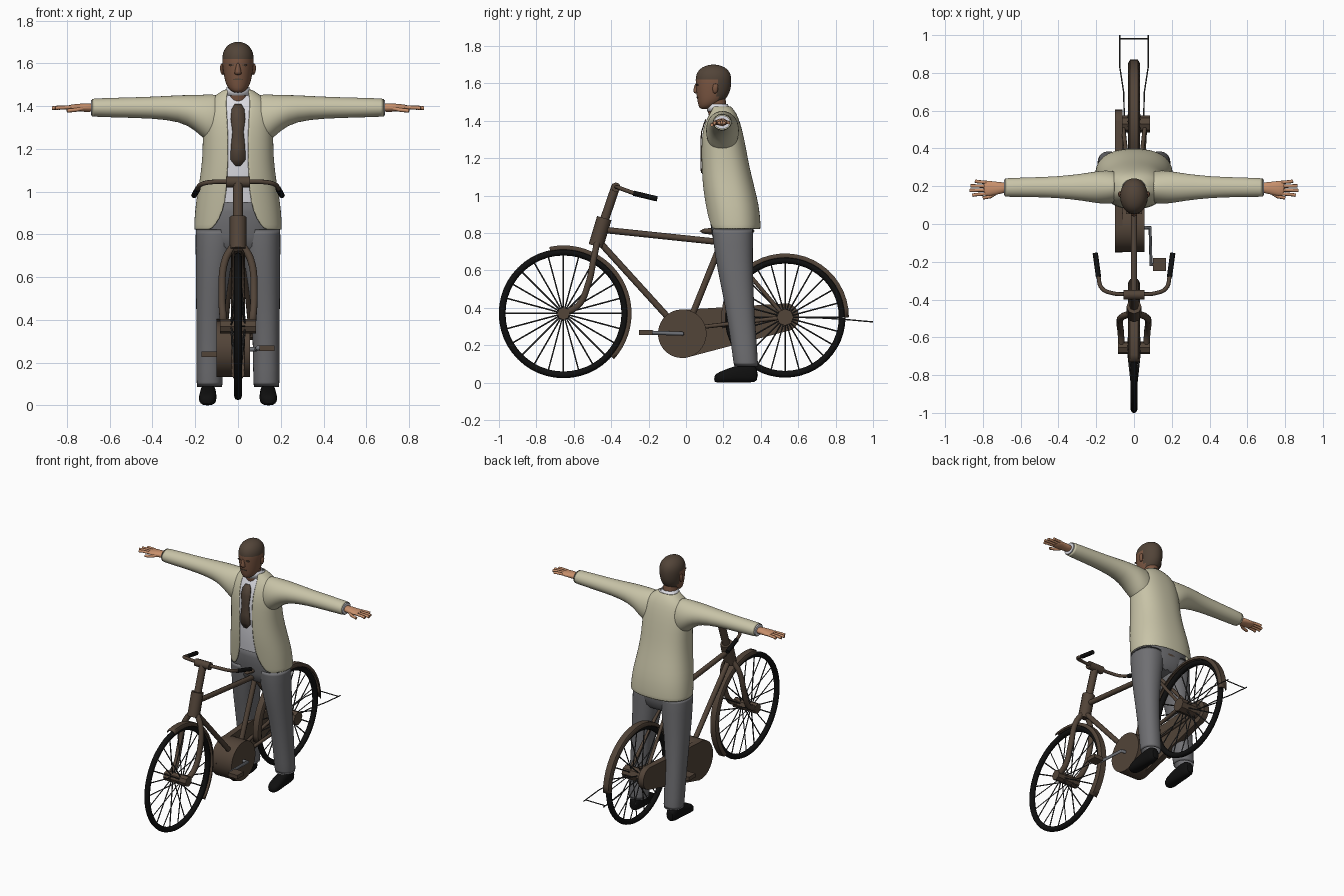
import bpy, bmesh
from math import sin, cos, pi, radians, asin, copysign

if "Cube" in bpy.data.objects:
    bpy.data.objects.remove(bpy.data.objects["Cube"])


def material(name, *rgb):
    m = bpy.data.materials.new(name)
    m.use_nodes = True
    m.diffuse_color = (*rgb, 1)
    m.node_tree.nodes["Principled BSDF"].inputs["Base Color"].default_value = (*rgb, 1)
    return m


BROWN = material("dark brown", .085, .058, .04)
CREAM = material("cream cloth", .58, .55, .39)
GREY = material("grey cloth", .16, .16, .17)
WHITE = material("white cloth", .72, .72, .77)
BLACK = material("black rubber", .005, .005, .005)
SKIN = material("light skin", .58, .28, .15)
FACE = material("face skin", .2, .095, .055)
SPOKE = material("dark steel", .04, .04, .04)
STEEL = material("grey steel", .17, .18, .2)


def finish(name, bm, mat, smooth=True, subsurf=0, solid=0):
    bmesh.ops.recalc_face_normals(bm, faces=bm.faces)
    me = bpy.data.meshes.new(name)
    bm.to_mesh(me)
    bm.free()
    ob = bpy.data.objects.new(name, me)
    bpy.context.collection.objects.link(ob)
    me.materials.append(mat)
    if solid:
        ob.modifiers.new("Thickness", 'SOLIDIFY').thickness = solid
    if subsurf:
        ob.modifiers.new("Smooth", 'SUBSURF').levels = subsurf
        ob.modifiers["Smooth"].render_levels = subsurf
    if smooth:
        select(ob)
        bpy.ops.object.shade_smooth_by_angle(angle=radians(40))
    return ob


def select(ob):
    bpy.ops.object.select_all(action='DESELECT')
    ob.select_set(True)
    bpy.context.view_layer.objects.active = ob


def loft(name, rings, mat, axis='z', side=1, e=1, n=24, gaps=None, cap=False, subsurf=1, solid=0):
    """Skin rings (position, centre u, centre v, radius u, radius v); gaps opens the front."""
    bm = bmesh.new()
    rows = []
    for i, (s, cu, cv, ru, rv) in enumerate(rings):
        a = asin(min(1, gaps[i] / ru) ** (1 / e)) if gaps else 0
        row = []
        for k in range(n):
            t = -pi / 2 + a + (2 * pi - 2 * a) * k / (n - 1 if gaps else n)
            u = cu + ru * copysign(abs(cos(t)) ** e, cos(t))
            v = cv + rv * copysign(abs(sin(t)) ** e, sin(t))
            x, y, z = {'z': (u, v, s), 'x': (s, u, v), 'y': (u, s, v)}[axis]
            row.append(bm.verts.new((x * side, y, z)))
        rows.append(row)
    for p, q in zip(rows, rows[1:]):
        for k in range(n - 1 if gaps else n):
            j = (k + 1) % n
            bm.faces.new((p[k], p[j], q[j], q[k]))
    if cap:
        bm.faces.new(rows[0])
        bm.faces.new(rows[-1])
    return finish(name, bm, mat, subsurf=subsurf, solid=solid)


def tube(name, paths, r, mat, curved=False, res=2):
    """One or more round bars along point paths."""
    cu = bpy.data.curves.new(name, 'CURVE')
    cu.dimensions = '3D'
    cu.bevel_depth, cu.bevel_resolution, cu.use_fill_caps = r, res, True
    cu.resolution_u = 6
    for pts in paths:
        sp = cu.splines.new('BEZIER' if curved else 'POLY')
        dots = sp.bezier_points if curved else sp.points
        dots.add(len(pts) - 1)
        for d, p in zip(dots, pts):
            d.co = p if curved else (*p, 1)
            if curved:
                d.handle_left_type = d.handle_right_type = 'AUTO'
    ob = bpy.data.objects.new(name, cu)
    bpy.context.collection.objects.link(ob)
    cu.materials.append(mat)
    select(ob)
    bpy.ops.object.convert(target='MESH')
    bpy.ops.object.shade_smooth_by_angle(angle=radians(50))


def prism(name, outline, x0, x1, mat):
    """Extrude a (y, z) outline across x."""
    bm = bmesh.new()
    f = bm.faces.new([bm.verts.new((x0, y, z)) for y, z in outline])
    new = bmesh.ops.extrude_face_region(bm, geom=[f])["geom"]
    bmesh.ops.translate(bm, vec=(x1 - x0, 0, 0), verts=[g for g in new if isinstance(g, bmesh.types.BMVert)])
    return finish(name, bm, mat)


def arc(cy, cz, r, a0, a1, n):
    return [(cy + r * cos(radians(a0 + (a1 - a0) * i / n)),
             cz + r * sin(radians(a0 + (a1 - a0) * i / n))) for i in range(n + 1)]


def box(y0, y1, z0, z1):
    return [(y0, z0), (y1, z0), (y1, z1), (y0, z1)]


def wheel(name, cy, cz, r, hub, guard):
    tyre = [(0, y, z) for y, z in arc(cy, cz, r, 0, 360, 48)]
    tube(name + "_tyre", [tyre], .018, BLACK)
    spokes = []
    for i, (y, z) in enumerate(arc(cy, cz, r, 0, 345, 23)):
        spokes.append([((-1) ** i * .035, cy, cz), (0, y, z)])
    tube(name + "_spokes", spokes, .004, SPOKE, res=0)
    prism(name + "_hub", arc(cy, cz, hub, 0, 315, 7), -.085, .085, BROWN)
    # curved channel over the tyre
    bm = bmesh.new()
    rows = []
    for i in range(25):
        a = radians(guard[0] + (guard[1] - guard[0]) * i / 24)
        rows.append([bm.verts.new((x, cy + q * cos(a), cz + q * sin(a))) for x, q in
                     ((-.032, r + .015), (-.02, r + .036), (.02, r + .036), (.032, r + .015))])
    for p, q in zip(rows, rows[1:]):
        for k in range(3):
            bm.faces.new((p[k], p[k + 1], q[k + 1], q[k]))
    finish(name + "_mudguard", bm, BROWN, solid=.006)


# Bicycle wheels and frame
wheel("front_wheel", -.655, .37, .328, .034, (-42, 102))
wheel("rear_wheel", .53, .35, .305, .045, (0, 190))
tube("frame_tubes", [[(0, -.42, .815), (0, .2, .75)], [(0, -.46, .75), (0, -.06, .31)],
                     [(0, .21, .8), (0, 0, .28)]], .017, BROWN)
tube("stem", [[(0, -.375, 1.05), (0, -.44, .86)]], .024, BROWN)
tube("head_tube", [[(0, -.437, .88), (0, -.482, .73)]], .04, BROWN)
tube("stays", [[(s * .02, .2, .74), (s * .06, .53, .35)] for s in (1, -1)]
     + [[(s * .03, .02, .29), (s * .06, .53, .35)] for s in (1, -1)], .011, BROWN)
tube("front_fork", [[(s * .02, -.475, .75), (s * .06, -.49, .68), (s * .075, -.525, .52),
                     (s * .07, -.575, .415), (s * .065, -.655, .37)] for s in (1, -1)], .018, BROWN, True)

# Handlebar and grips
tube("handlebar", [[(-.19, -.27, 1.01), (-.17, -.34, 1.035), (-.12, -.365, 1.045), (0, -.37, 1.045),
                    (.12, -.365, 1.045), (.17, -.34, 1.035), (.19, -.27, 1.01)]], .011, BROWN, True)
tube("handlebar_clamp", [[(-.055, -.375, 1.045), (.055, -.375, 1.045)]], .026, BROWN)
tube("grips", [[(s * .188, -.28, 1.013), (s * .205, -.155, .983)] for s in (1, -1)], .014, BLACK)

# Saddle
loft("saddle", [(.07, 0, .81, .02, .014), (.17, 0, .81, .03, .02), (.27, 0, .81, .08, .028),
                (.37, 0, .81, .075, .022)], BROWN, 'y', cap=True)

# Chain case, cranks and pedals
prism("chain_case", arc(-.02, .262, .13, 82, 278, 16) + arc(.53, .35, .075, -82, 82, 12), -.1, -.06, BROWN)
prism("crank_drum", arc(-.02, .262, .13, 0, 348, 30), -.08, .055, BROWN)
for s, py, pz in ((1, -.215, .268), (-1, .175, .24)):
    side = "left" if s > 0 else "right"
    tube(side + "_crank", [[(s * .04, -.02, .262), (s * .085, -.02, .262), (s * .09, py, pz), (s * .16, py, pz)]],
         .011, STEEL)
    prism(side + "_pedal", box(py - .035, py + .035, pz - .013, pz + .013), s * .1, s * .17, BROWN)

# Folded wire stand
tube("wire_stand", [[(s * .05, .53, .35), (s * .055, .7, .347), (s * .075, .83, .34), (s * .075, 1, .325)]
                    for s in (1, -1)] + [[(-.075, .98, .327), (.075, .98, .327)]], .0035, SPOKE)

# Jacket and shirt share one set of body rings
body = [(.82, 0, .26, .207, .14), (.87, 0, .255, .205, .143), (.95, 0, .245, .198, .145),
        (1.05, 0, .225, .18, .14), (1.15, 0, .21, .167, .13), (1.25, 0, .2, .165, .122),
        (1.35, 0, .192, .165, .11), (1.42, 0, .195, .145, .085), (1.455, 0, .195, .1, .065),
        (1.48, 0, .185, .062, .052)]
gaps = [.125, .085, .058, .05, .045, .045, .05, .055, .052, .045]
loft("jacket", body, CREAM, e=.85, n=32, gaps=gaps, solid=.006)
loft("shirt", [(z, x, y, a - .009, b - .009) for z, x, y, a, b in body[2:]], WHITE, e=.85, n=32)
loft("shirt_collar", [(1.45, 0, .175, .06, .062), (1.49, 0, .168, .053, .055)], WHITE, subsurf=0, solid=.004)


def chest_y(z):
    for a, b in zip(body, body[1:]):
        if a[0] <= z <= b[0]:
            t = (z - a[0]) / (b[0] - a[0])
            return (a[2] - a[4]) * (1 - t) + (b[2] - b[4]) * t


# Tie follows the chest
bm = bmesh.new()
rows = [[bm.verts.new((s * w, chest_y(z) - .002, z)) for s in (-1, 1)] for z, w in
        ((1.12, .012), (1.15, .036), (1.21, .033), (1.28, .026), (1.34, .034), (1.385, .03), (1.41, .015))]
for p, q in zip(rows, rows[1:]):
    bm.faces.new((p[0], p[1], q[1], q[0]))
finish("tie", bm, BROWN, solid=.006)

# Hips
loft("hips", [(.7, 0, .25, .15, .09), (.78, 0, .25, .185, .112), (.92, 0, .245, .18, .125),
              (.97, 0, .24, .15, .11)], GREY, e=.85, cap=True)

for s in (1, -1):
    side = "left_" if s > 0 else "right_"
    # Trouser leg and shoe
    loft(side + "leg", [(.08, .133, .322, .062, .066), (.25, .132, .305, .062, .07), (.45, .13, .282, .066, .08),
                        (.65, .115, .257, .083, .1), (.83, .1, .248, .1, .112)], GREY, side=s, e=.9, solid=.006)
    loft(side + "shoe", [(.385, .14, .04, .025, .032), (.35, .14, .055, .037, .055), (.27, .14, .047, .038, .047),
                         (.2, .142, .033, .043, .033), (.165, .144, .026, .035, .026),
                         (.15, .145, .02, .015, .014)], BLACK, 'y', s, e=.8, cap=True)
    # Sleeve, cuff and hand
    loft(side + "sleeve", [(.1, .195, 1.335, .085, .12), (.15, .195, 1.345, .09, .11), (.2, .195, 1.37, .085, .083),
                           (.27, .195, 1.39, .072, .062), (.4, .195, 1.393, .057, .051), (.55, .195, 1.393, .052, .047),
                           (.69, .193, 1.393, .05, .043)], CREAM, 'x', s, solid=.005)
    loft(side + "cuff", [(.64, .193, 1.393, .043, .036), (.688, .193, 1.393, .043, .036)],
         WHITE, 'x', s, cap=True, subsurf=0)
    loft(side + "hand", [(.67, .193, 1.393, .028, .022), (.72, .19, 1.393, .032, .02), (.77, .188, 1.393, .042, .016),
                         (.8, .19, 1.393, .038, .011)], SKIN, 'x', s, cap=True)
    fingers = [[(s * .78, .19 + o, 1.394), (s * (.83 + d / 2), .19 + o * 1.15, 1.393), (s * (.84 + d), .19 + o * 1.25, 1.39)]
               for o, d in ((-.03, .015), (-.01, .03), (.01, .025), (.03, 0))]
    fingers.append([(s * .72, .17, 1.39), (s * .76, .145, 1.382), (s * .8, .138, 1.378)])
    tube(side + "fingers", fingers, .009, SKIN)
    # Ear and eye
    loft(side + "ear", [(1.545, .07, .155, .006, .008), (1.56, .074, .156, .01, .015), (1.585, .076, .158, .01, .017),
                        (1.6, .074, .158, .006, .01)], FACE, side=s, n=10, cap=True)
    loft(side + "eye", [(.054, .03, 1.592, .013, .004), (.066, .03, 1.592, .013, .004)],
         BROWN, 'y', s, n=10, cap=True, subsurf=0)

# Neck and head, with hair chosen by height and depth
loft("neck", [(1.42, 0, .175, .05, .052), (1.47, 0, .165, .048, .052), (1.54, 0, .155, .048, .055)], FACE)
head = loft("head", [(1.462, 0, .1, .018, .022), (1.475, 0, .113, .04, .045), (1.5, 0, .13, .056, .068),
                     (1.53, 0, .14, .064, .083), (1.56, 0, .145, .069, .092), (1.59, 0, .147, .073, .095),
                     (1.62, 0, .147, .075, .097), (1.65, 0, .147, .072, .093), (1.678, 0, .147, .057, .075),
                     (1.695, 0, .147, .033, .045), (1.701, 0, .147, .008, .01)], FACE, cap=True)
head.data.materials.append(BROWN)
for f in head.data.polygons:
    c = f.center
    f.material_index = int(c.z > 1.615 or (c.y > .165 and c.z > 1.51))
loft("nose", [(1.545, 0, .055, .016, .008), (1.557, 0, .053, .018, .017), (1.575, 0, .055, .012, .014),
              (1.605, 0, .056, .007, .006)], FACE, n=10, cap=True)
loft("mouth", [(.057, 0, 1.525, .022, .004), (.08, 0, 1.525, .022, .004)], BROWN, 'y', n=10, cap=True, subsurf=0)
